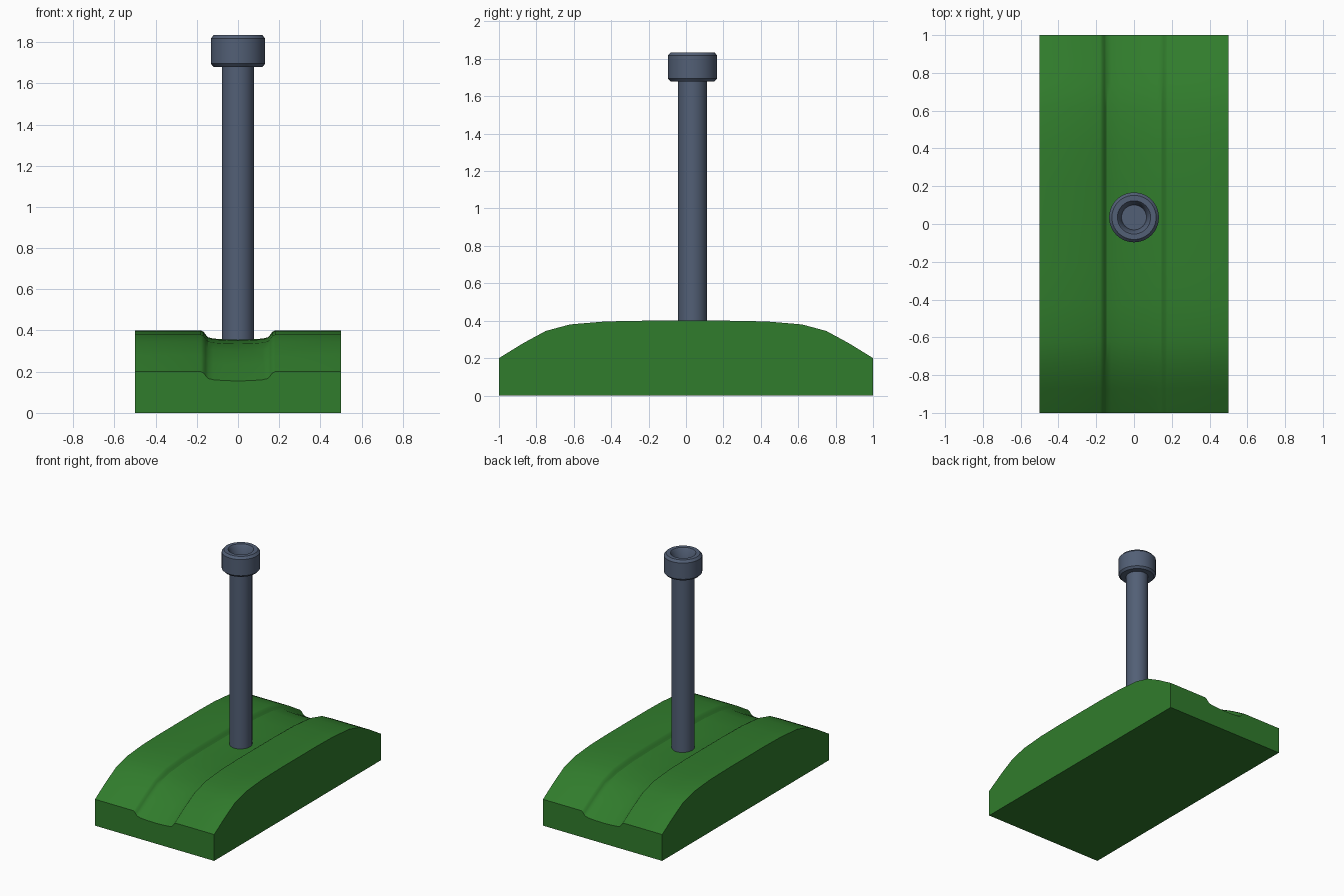
import bpy, bmesh, math

if "Cube" in bpy.data.objects:
    bpy.data.objects.remove(bpy.data.objects["Cube"])


def finish(bm, name, color, angle):
    bmesh.ops.recalc_face_normals(bm, faces=bm.faces)
    mesh = bpy.data.meshes.new(name)
    bm.to_mesh(mesh)
    bm.free()
    ob = bpy.data.objects.new(name, mesh)
    bpy.context.collection.objects.link(ob)
    mat = bpy.data.materials.new(name + "_paint")
    mat.diffuse_color = color
    mat.use_nodes = True
    mat.node_tree.nodes["Principled BSDF"].inputs["Base Color"].default_value = mat.diffuse_color
    mesh.materials.append(mat)
    bpy.ops.object.select_all(action='DESELECT')
    ob.select_set(True)
    bpy.context.view_layer.objects.active = ob
    bpy.ops.object.shade_smooth_by_angle(angle=math.radians(angle))
    return ob


def mirrored(half):
    """Mirror (position, height) pairs that run from the outside to 0."""
    return half + [(-p, h) for p, h in reversed(half[:-1])]


# Clamp base: arched along y, with a shallow channel across x
arch = mirrored([(-1, .2), (-.87, .28), (-.75, .345), (-.62, .38),
                 (-.43, .396), (-.22, .4), (0, .4)])
channel = mirrored([(-.5, 0), (-.18, 0), (-.167, -.006), (-.157, -.02),
                    (-.145, -.033), (-.12, -.039), (-.07, -.043), (0, -.045)])
bm = bmesh.new()
rings = []
for y, z in arch:
    top = [bm.verts.new((x, y, z + dz)) for x, dz in channel]
    rings.append(top + [bm.verts.new((.5, y, 0)), bm.verts.new((-.5, y, 0))])
n = len(rings[0])
for a, b in zip(rings, rings[1:]):
    for i in range(n):
        j = (i + 1) % n
        bm.faces.new((a[i], a[j], b[j], b[i]))
bm.faces.new(rings[0])
bm.faces.new(rings[-1])
finish(bm, "clamp_base", (0.03, 0.2, 0.025, 1), 32)

# Socket-head bolt: one lathed profile, closed at both ends
profile = [(0, .33), (.078, .33), (.078, 1.68), (.118, 1.68), (.132, 1.695),
           (.132, 1.818), (.117, 1.835), (.088, 1.835), (.08, 1.825),
           (.066, 1.765), (0, 1.765)]
bm = bmesh.new()
verts = [bm.verts.new((r, 0, z)) for r, z in profile]
edges = [bm.edges.new(pair) for pair in zip(verts, verts[1:])]
bmesh.ops.spin(bm, geom=verts + edges, axis=(0, 0, 1), cent=(0, 0, 0),
               angle=math.tau, steps=40)
bmesh.ops.remove_doubles(bm, verts=bm.verts, dist=1e-5)
bolt = finish(bm, "clamp_bolt", (0.085, 0.115, 0.18, 1), 30)
bolt.location.y = .035
